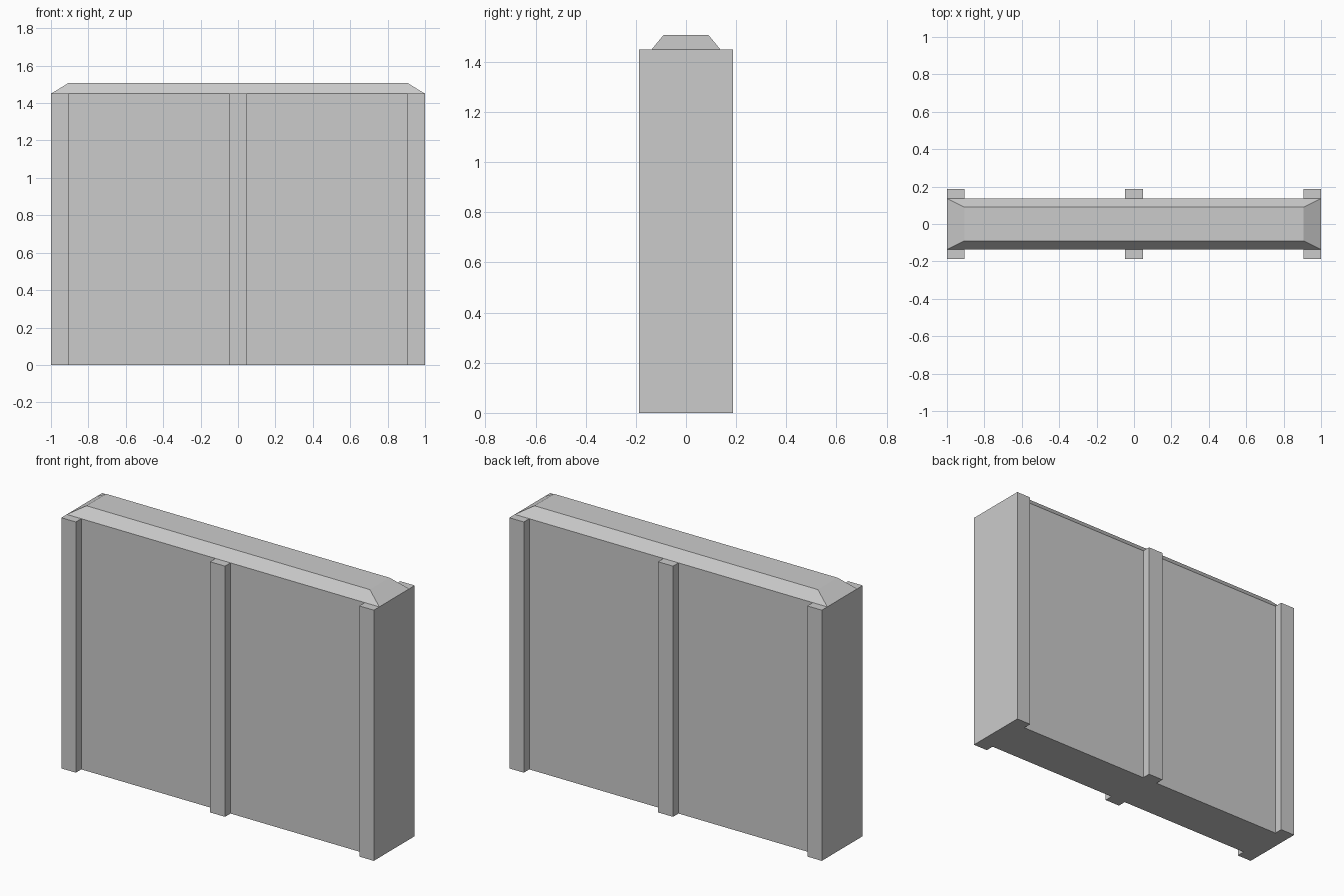
import bpy
import bmesh

cube = bpy.data.objects.get("Cube")
if cube:
    bpy.data.objects.remove(cube, do_unlink=True)

HALF_LENGTH, WALL_Y, PILLAR_Y = 1.0, 0.137, 0.187
WALL_TOP, COPING_TOP = 1.45, 1.507
PILLARS = [(-1.0, -0.907), (-0.048, 0.048), (0.907, 1.0)]

grey = bpy.data.materials.new("stone grey")
grey.use_nodes = True
colour = (0.6, 0.6, 0.6, 1)
grey.diffuse_color = colour
grey.node_tree.nodes["Principled BSDF"].inputs["Base Color"].default_value = colour


def finish(name, bm):
    bmesh.ops.recalc_face_normals(bm, faces=bm.faces)
    mesh = bpy.data.meshes.new(name)
    bm.to_mesh(mesh)
    bm.free()
    mesh.materials.append(grey)
    obj = bpy.data.objects.new(name, mesh)
    bpy.context.collection.objects.link(obj)
    return obj


# Wall with pillars on both sides: one footprint, extruded upward
front = []
for left, right in PILLARS:
    if left > -HALF_LENGTH:
        front.append((left, -WALL_Y))
    front += [(left, -PILLAR_Y), (right, -PILLAR_Y)]
    if right < HALF_LENGTH:
        front.append((right, -WALL_Y))
outline = front + [(x, -y) for x, y in reversed(front)]

bm = bmesh.new()
base = bm.faces.new([bm.verts.new((x, y, 0)) for x, y in outline])
top = bmesh.ops.extrude_face_region(bm, geom=[base], use_keep_orig=True)
bmesh.ops.translate(bm, vec=(0, 0, WALL_TOP),
                    verts=[v for v in top["geom"] if isinstance(v, bmesh.types.BMVert)])
finish("pillared_wall", bm)

# Coping: a box whose upper face is drawn inward on all four sides
bm = bmesh.new()
bmesh.ops.create_cube(bm, size=2)
for v in bm.verts:
    upper = v.co.z > 0
    v.co.x *= 0.907 if upper else HALF_LENGTH
    v.co.y *= 0.09 if upper else WALL_Y
    v.co.z = COPING_TOP if upper else WALL_TOP
# The underside rests on the wall and is left open
bm.normal_update()
bmesh.ops.delete(bm, geom=[f for f in bm.faces if f.normal.z < -0.9], context="FACES")
coping = finish("coping", bm)
